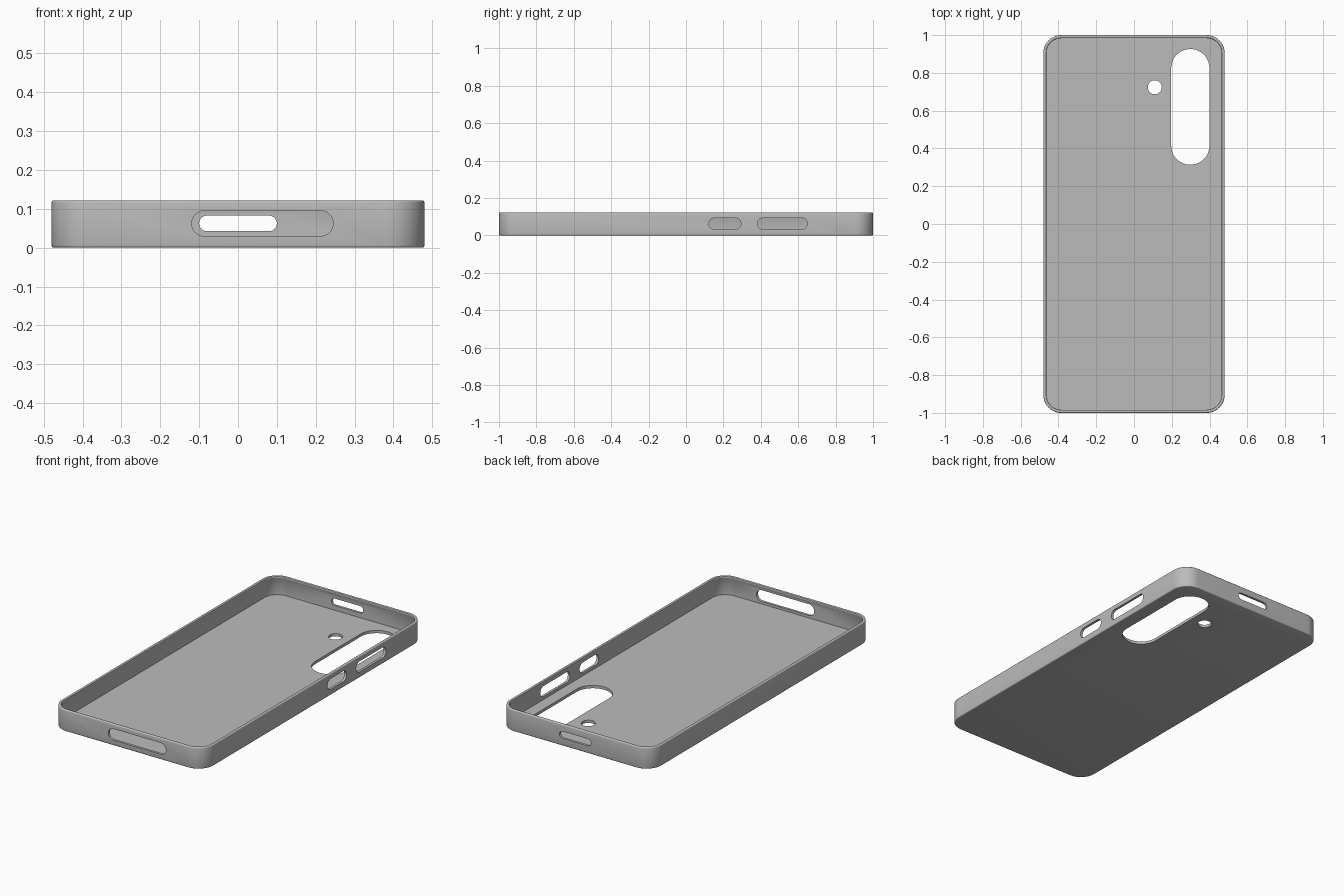
import bpy
import bmesh
from math import radians, sin, cos, pi
from mathutils import Matrix

if "Cube" in bpy.data.objects:
    bpy.data.objects.remove(bpy.data.objects["Cube"], do_unlink=True)

HALF_X, HALF_Y, HEIGHT = 0.48, 1.0, 0.122
CORNER, WALL, FLOOR = 0.095, 0.014, 0.016
STEPS = 12

grey = bpy.data.materials.new("soft_grey")
grey.use_nodes = True
grey.diffuse_color = (0.5, 0.5, 0.5, 1)
grey.node_tree.nodes["Principled BSDF"].inputs["Base Color"].default_value = (0.5, 0.5, 0.5, 1)


def rounded_rect(hx, hy, r, steps=STEPS):
    """Outline points of a rounded rectangle, counter-clockwise."""
    points = []
    corners = [(1, 1), (-1, 1), (-1, -1), (1, -1)]
    for i, (sx, sy) in enumerate(corners):
        for k in range(steps + 1):
            a = (i + k / steps) * pi / 2
            points.append((sx * (hx - r) + r * cos(a), sy * (hy - r) + r * sin(a)))
    return points


def loft(name, rings):
    """Bridge equal rings of 3D points and cap both ends."""
    bm = bmesh.new()
    loops = [[bm.verts.new(p) for p in ring] for ring in rings]
    n = len(loops[0])
    for low, high in zip(loops, loops[1:]):
        for i in range(n):
            j = (i + 1) % n
            bm.faces.new((low[i], low[j], high[j], high[i]))
    bm.faces.new(loops[0][::-1])
    bm.faces.new(loops[-1])
    bmesh.ops.remove_doubles(bm, verts=bm.verts, dist=1e-5)
    bmesh.ops.recalc_face_normals(bm, faces=bm.faces)
    mesh = bpy.data.meshes.new(name)
    bm.to_mesh(mesh)
    bm.free()
    obj = bpy.data.objects.new(name, mesh)
    bpy.context.collection.objects.link(obj)
    mesh.materials.append(grey)
    return obj


# Wall section as (inset, height): outer side, rounded rim, thin lip, inner wall
B = 0.006
section = [(B * (1 - sin(a)), B * (1 - cos(a))) for a in (0, pi / 6, pi / 3, pi / 2)]
section += [(B * (1 - cos(a)), HEIGHT - B * (1 - sin(a))) for a in (0, pi / 6, pi / 3, pi / 2)]
section += [(0.012, HEIGHT), (0.015, HEIGHT - 0.002), (0.0165, HEIGHT - 0.006),
            (0.0165, HEIGHT - 0.01), (WALL, HEIGHT - 0.014), (WALL, FLOOR)]
rings = [[(x, y, z) for x, y in rounded_rect(HALF_X - d, HALF_Y - d, CORNER - d)]
         for d, z in section]
case = loft("phone_case", rings)


# Rounded slot cutters, turned to pass through the floor or a side wall
def slot(name, centre, hx, hy, r, turn, depth=0.05):
    outline = rounded_rect(hx, hy, r, 16)
    cutter = loft(name, [[(x, y, z) for x, y in outline] for z in (-depth, depth)])
    cutter.data.transform(Matrix.Translation(centre) @ turn)
    cutter.hide_render = True
    cutter.hide_set(True)
    mod = case.modifiers.new(name, "BOOLEAN")
    mod.operation = "DIFFERENCE"
    mod.solver = "EXACT"
    mod.object = cutter
    return cutter


flat = Matrix.Identity(4)
end = Matrix.Rotation(radians(90), 4, "X")
side = Matrix.Rotation(radians(90), 4, "Z") @ end
cutters = [
    slot("camera_opening", (0.298, 0.62, 0), 0.101, 0.306, 0.1, flat),
    slot("flash_opening", (0.11, 0.724, 0), 0.037, 0.037, 0.0369, flat),
    slot("port_opening", (0.063, -HALF_Y, 0.0625), 0.182, 0.0325, 0.0324, end),
    slot("rear_opening", (0, HALF_Y, 0.0625), 0.1, 0.02, 0.0199, end),
    slot("power_opening", (HALF_X, 0.208, 0.063), 0.086, 0.03, 0.0299, side),
    slot("volume_opening", (HALF_X, 0.515, 0.063), 0.134, 0.03, 0.0299, side),
]

# Apply the cuts and drop the cutters
bpy.context.view_layer.objects.active = case
case.select_set(True)
for mod in list(case.modifiers):
    bpy.ops.object.modifier_apply(modifier=mod.name)
for cutter in cutters:
    bpy.data.objects.remove(cutter, do_unlink=True)
bpy.ops.object.shade_smooth_by_angle(angle=radians(35))
